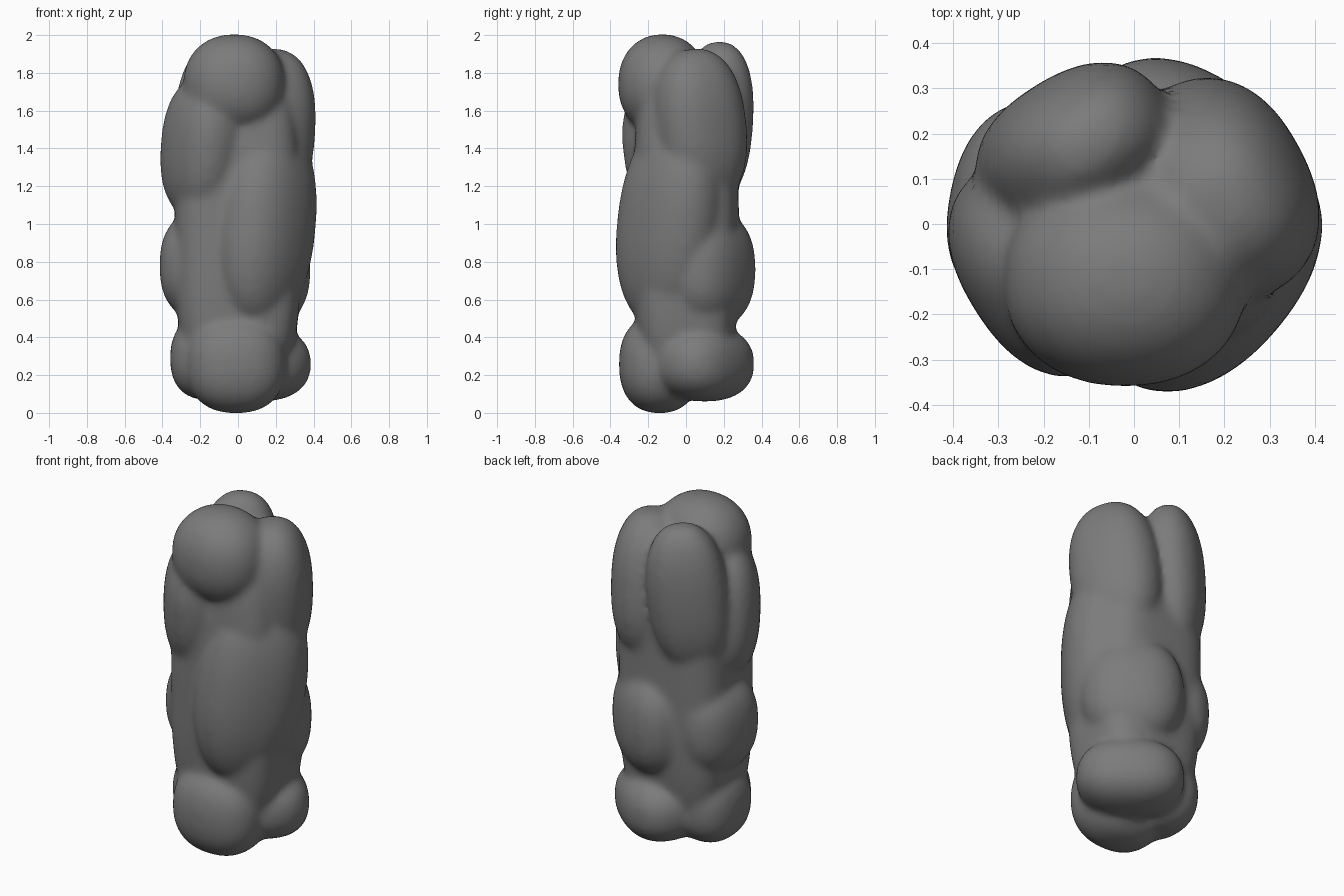
import bpy, bmesh
from math import radians, cos, sin, copysign
from mathutils import Matrix, Vector

cube = bpy.data.objects.get("Cube")
if cube:
    bpy.data.objects.remove(cube, do_unlink=True)

stone = bpy.data.materials.new("dark grey stone")
stone.use_nodes = True
stone.diffuse_color = (0.2, 0.2, 0.2, 1)
stone.node_tree.nodes["Principled BSDF"].inputs["Base Color"].default_value = (0.2, 0.2, 0.2, 1)

bm = bmesh.new()


def lump(centre, radii, turn=0, tilt=0, power=0.85):
    """Add a rounded boulder, a little squarer than an ellipsoid."""
    verts = bmesh.ops.create_icosphere(bm, subdivisions=4, radius=1)["verts"]
    place = (Matrix.Translation(centre) @ Matrix.Rotation(radians(turn), 4, "Z")
             @ Matrix.Rotation(radians(tilt), 4, "Y"))
    for v in verts:
        v.co = place @ Vector([copysign(abs(c) ** power, c) * r for c, r in zip(v.co, radii)])


def side_lump(angle, z, width, height, depth=0.2, tilt=0, power=0.85):
    """Set a boulder against the oval outline of the column."""
    a = radians(angle)
    lump(((0.415 - depth) * cos(a), (0.36 - depth) * sin(a), z),
         (width, depth, height), angle - 90, tilt, power)


# Core of the column
lump((0, 0, 1), (0.335, 0.28, 0.88), power=0.6)

# Crown and feet
lump((-0.02, -0.125, 1.74), (0.27, 0.235, 0.265), power=0.92)
lump((-0.01, -0.14, 0.258), (0.265, 0.215, 0.26))
lump((-0.17, 0.0, 0.29), (0.19, 0.22, 0.22))
lump((0.11, 0.1, 0.26), (0.29, 0.22, 0.2), turn=-38)

# Boulders: angle, height, half width, half height, depth, tilt, power
for spec in (
    # back of the head and shoulder
    (122, 1.54, 0.22, 0.43, 0.17, 7),
    (28, 1.51, 0.25, 0.42, 0.21, 6),
    # long slabs on the flanks
    (-148, 1.4, 0.25, 0.38, 0.19, -8),
    (-40, 1.0, 0.3, 0.56, 0.23, -8, 0.9),
    # waist
    (168, 0.78, 0.24, 0.28),
    (55, 0.76, 0.28, 0.32, 0.22),
):
    side_lump(*spec)

mesh = bpy.data.meshes.new("rock_column")
bm.to_mesh(mesh)
bm.free()
rock = bpy.data.objects.new("rock_column", mesh)
bpy.context.collection.objects.link(rock)
mesh.materials.append(stone)

# Fuse the boulders and soften the creases
remesh = rock.modifiers.new("fuse", "REMESH")
remesh.mode = "VOXEL"
remesh.voxel_size = 0.016
soften = rock.modifiers.new("soften", "SMOOTH")
soften.factor = 0.5
soften.iterations = 20
bpy.context.view_layer.objects.active = rock
rock.select_set(True)
for name in ("fuse", "soften"):
    bpy.ops.object.modifier_apply(modifier=name)
bpy.ops.object.shade_smooth()
